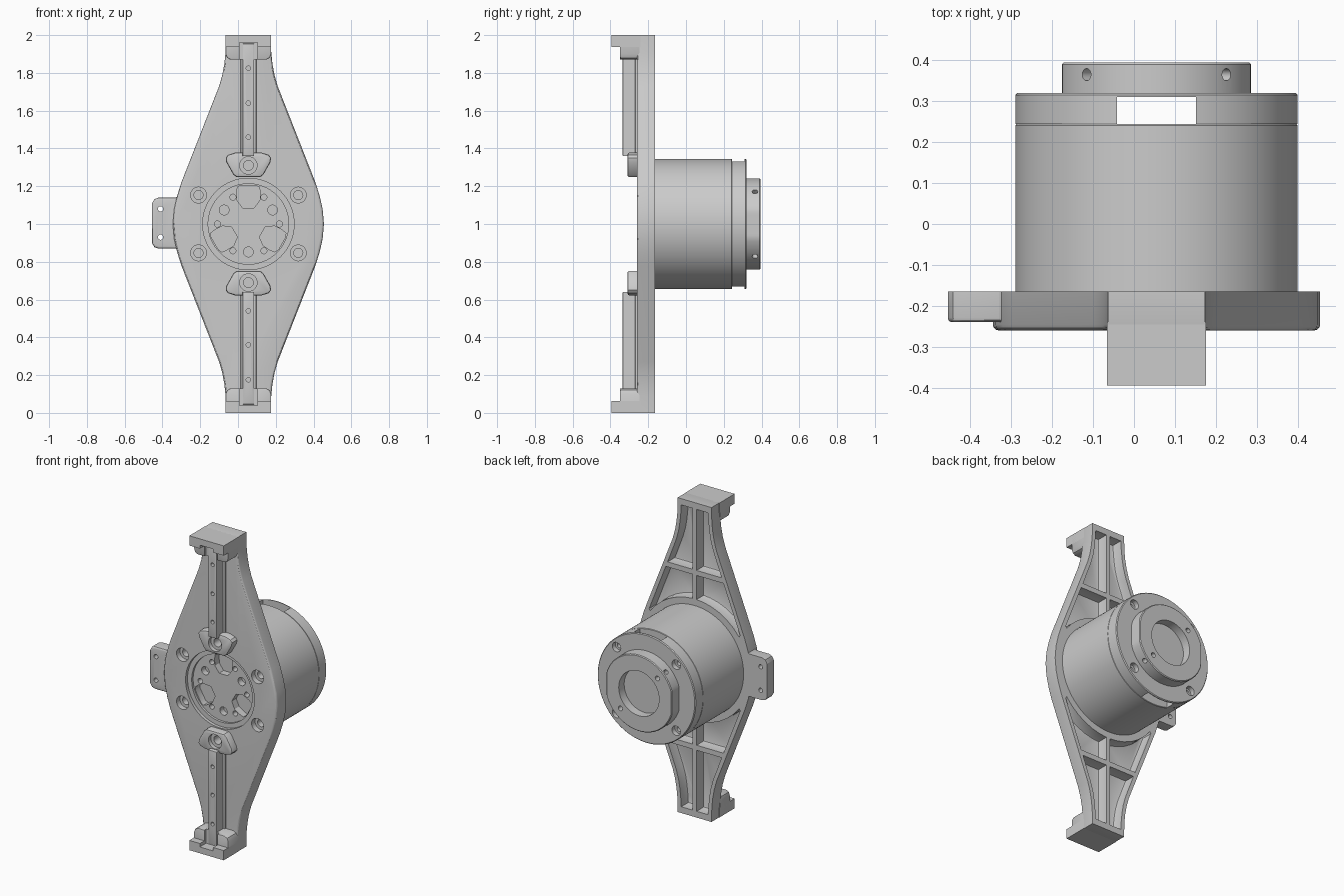
import bpy, bmesh
from math import sin, cos, pi, radians

if "Cube" in bpy.data.objects:
    bpy.data.objects.remove(bpy.data.objects["Cube"])

CX, CZ = 0.055, 1.0          # hub axis, runs along y


def prism(name, pts, y0, y1, bev=0.0, bev_y=None, seg=2):
    """Extrude an x/z outline (relative to the hub axis) from y0 to y1."""
    bm = bmesh.new()
    a = [bm.verts.new((CX + x, y0, CZ + z)) for x, z in pts]
    b = [bm.verts.new((CX + x, y1, CZ + z)) for x, z in pts]
    bm.faces.new(a)
    bm.faces.new(b[::-1])
    n = len(pts)
    for i in range(n):
        j = (i + 1) % n
        bm.faces.new((a[j], a[i], b[i], b[j]))
    bmesh.ops.recalc_face_normals(bm, faces=bm.faces)
    if bev:
        by = y0 if bev_y is None else bev_y
        edges = [e for e in bm.edges if all(abs(v.co.y - by) < 1e-5 for v in e.verts)]
        bmesh.ops.bevel(bm, geom=edges, offset=bev, segments=seg, profile=0.5,
                        affect='EDGES', clamp_overlap=True)
    me = bpy.data.meshes.new(name)
    bm.to_mesh(me)
    bm.free()
    ob = bpy.data.objects.new(name, me)
    bpy.context.collection.objects.link(ob)
    return ob


def circle(r, n=96, x=0, z=0):
    return [(x + r * cos(2 * pi * i / n), z + r * sin(2 * pi * i / n)) for i in range(n)]


def rod(name, x, z, r, y0, y1, n=24):
    return prism(name, circle(r, n, x, z), y0, y1)


def rect(x0, x1, z0, z1):
    return [(x0, z0), (x1, z0), (x1, z1), (x0, z1)]


def sym(half):
    """Mirror a half outline across x."""
    return half + [(-x, z) for x, z in half[::-1]]


def flip(pts, sx, sz):
    return [(x * sx, z * sz) for x, z in pts]


def cut(target, *cutters):
    for c in cutters:
        c.hide_render = True
        m = target.modifiers.new("cut", 'BOOLEAN')
        m.operation, m.solver, m.object = 'DIFFERENCE', 'EXACT', c
        bpy.context.view_layer.objects.active = target
        bpy.ops.object.modifier_apply(modifier=m.name)
        bpy.data.objects.remove(c, do_unlink=True)


# diamond-shaped mounting plate
upper = [(0.119, 1.0), (0.121, 0.91), (0.127, 0.85), (0.138, 0.79), (0.155, 0.73),
         (0.355, 0.22), (0.377, 0.15), (0.393, 0.08), (0.40, 0.0)]
right = upper + [(x, -z) for x, z in upper[-2::-1]]
plate = prism("mounting_plate", sym(right), -0.26, -0.165, 0.014, seg=3)

# ribbed pockets in the back of the plate
long_pocket = [(0.014, 0.96), (0.094, 0.96), (0.097, 0.91), (0.103, 0.85),
               (0.113, 0.79), (0.13, 0.73), (0.19, 0.572), (0.014, 0.572)]
arc_pocket = [(0.014, 0.54), (0.203, 0.54), (0.32, 0.24)]
arc_pocket += [(0.387 * cos(radians(t)), 0.387 * sin(radians(t))) for t in (36, 45, 54, 63, 72, 80, 88)]
for sx in (1, -1):
    for sz in (1, -1):
        for p in (long_pocket, arc_pocket):
            cut(plate, prism("pocket", flip(p, sx, sz), -0.235, -0.1, 0.009))
        # counterbored corner screws
        cut(plate, rod("bore", sx * 0.264, sz * 0.153, 0.042, -0.3, -0.225, 32),
            rod("bore", sx * 0.264, sz * 0.153, 0.024, -0.3, -0.18))

# round recess in front with its hole pattern
cut(plate, prism("recess", circle(0.242), -0.3, -0.24),
    prism("recess", circle(0.213), -0.3, -0.225))
window = sym([(0.058, 0.195), (0.062, 0.17), (0.06, 0.125), (0.03, 0.085)])
window = [(0.04, 0.205)] + window + [(-0.04, 0.205)]
for k in range(3):
    a = k * 2 * pi / 3
    w = [(x * cos(a) - z * sin(a), x * sin(a) + z * cos(a)) for x, z in window]
    b = a + radians(30)
    cut(plate, prism("window", w, -0.3, -0.175),
        rod("hole", 0.148 * cos(b), 0.148 * sin(b), 0.026, -0.3, -0.185))
for k in range(6):
    b = k * pi / 3
    cut(plate, rod("hole", 0.164 * cos(b), 0.164 * sin(b), 0.016, -0.3, -0.185, 16))

# side tab with two through holes
t = [(-0.34, 0.19), (-0.362, 0.155), (-0.385, 0.14), (-0.475, 0.14), (-0.497, 0.132), (-0.51, 0.11)]
tab = prism("side_tab", t + [(x, -z * 0.93) for x, z in t[::-1]], -0.24, -0.165, 0.012, seg=3)
for z in (0.08, -0.07):
    cut(tab, rod("hole", -0.465, z, 0.014, -0.4, 0, 16))

# end hooks, rails and pads, top and bottom
for tag, s in (("top", 1), ("bottom", -1)):
    slot = flip(rect(-0.047, 0.047, 0.8, 0.96), 1, s)
    lip = prism(tag + "_hook_lip", flip(rect(-0.121, 0.121, 0.938, 1.0), 1, s), -0.395, -0.24)
    step_pts = sym([(0.121, 0.995), (0.121, 0.90), (0.113, 0.88), (0.095, 0.87)])
    step = prism(tag + "_hook_step", flip(step_pts, 1, s), -0.35, -0.245, 0.006)
    for ob in (lip, step):
        cut(ob, prism("slot", slot, -0.5, -0.332))

    rail = prism(tag + "_rail", flip(rect(-0.03, 0.03, 0.36, 0.955), 1, s), -0.335, -0.245, 0.004)
    foot = prism(tag + "_rail_foot", flip(rect(-0.042, 0.042, 0.36, 0.9), 1, s), -0.27, -0.25, 0.01)
    for z in (0.46, 0.64, 0.825):
        cut(rail, rod("hole", 0, s * z, 0.012, -0.4, -0.3, 16))

    pad_pts = sym([(0.07, 0.378), (0.108, 0.366), (0.12, 0.35), (0.117, 0.328),
                   (0.08, 0.262), (0.062, 0.248)])
    pad = prism(tag + "_pad", flip(pad_pts, 1, s), -0.31, -0.25, 0.01)
    for ob in (pad, rail, plate):
        cut(ob, rod("bore", 0, s * 0.31, 0.046, -0.4, -0.285, 32),
            rod("bore", 0, s * 0.31, 0.026, -0.4, -0.2))

# motor housing
prism("housing", circle(0.345, 128), -0.18, 0.244, 0.003, 0.244, 1)

# end cap with cross slot and screw bores
cap = prism("end_cap", circle(0.345, 128), 0.2445, 0.32, 0.005, 0.32, 1)
cut(cap, prism("slot", rect(-0.097, 0.097, -0.5, 0.5), 0.2, 0.31))
for sx in (1, -1):
    for sz in (1, -1):
        cut(cap, rod("bore", sx * 0.21, sz * 0.21, 0.03, 0.29, 0.4),
            rod("bore", sx * 0.21, sz * 0.21, 0.016, 0.26, 0.4, 16))

# rear boss: flatted disc with blind bore, face holes and radial holes
boss = prism("rear_boss", [(max(-0.231, min(0.231, x)), z) for x, z in circle(0.242)],
             0.312, 0.395, 0.005, 0.395, 1)
cut(boss, prism("bore", circle(0.142, 64), 0.34, 0.5))
for s in (1, -1):
    cut(boss, rod("hole", s * 0.13, -s * 0.13, 0.015, 0.35, 0.5, 16))
for k in range(4):
    a = pi / 4 + k * pi / 2
    bpy.ops.mesh.primitive_cylinder_add(
        vertices=16, radius=0.015, depth=0.08,
        location=(CX + 0.25 * cos(a), 0.365, CZ + 0.25 * sin(a)), rotation=(0, pi / 2 - a, 0))
    cut(boss, bpy.context.object)

# smooth shading with sharp edges kept
for ob in bpy.context.scene.objects:
    ob.select_set(True)
bpy.context.view_layer.objects.active = plate
bpy.ops.object.shade_smooth_by_angle(angle=radians(30))
